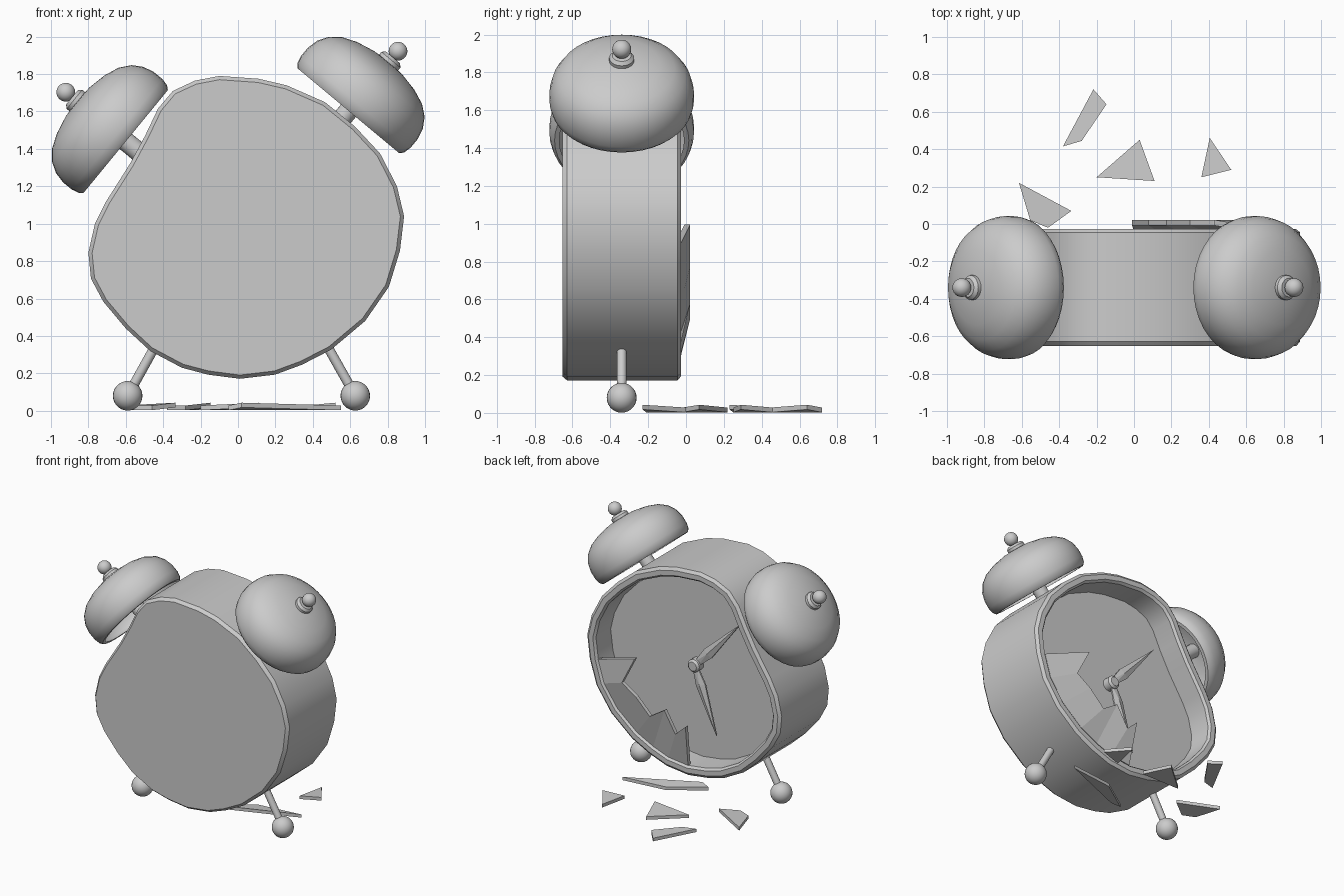
import bpy, bmesh
from math import cos, sin, pi
from mathutils import Vector

if "Cube" in bpy.data.objects:
    bpy.data.objects.remove(bpy.data.objects["Cube"])

YC = -0.34  # depth centre of bells and legs


def finish(name, bm, smooth=True):
    bmesh.ops.recalc_face_normals(bm, faces=bm.faces)
    me = bpy.data.meshes.new(name)
    bm.to_mesh(me)
    bm.free()
    ob = bpy.data.objects.new(name, me)
    bpy.context.collection.objects.link(ob)
    if smooth:
        bpy.ops.object.select_all(action='DESELECT')
        ob.select_set(True)
        bpy.context.view_layer.objects.active = ob
        bpy.ops.object.shade_smooth_by_angle(angle=0.6)
    return ob


def skin(bm, rings, closed=False):
    n = len(rings[0])
    pairs = list(zip(rings, rings[1:]))
    if closed:
        pairs.append((rings[-1], rings[0]))
    for a, b in pairs:
        for i in range(n):
            j = (i + 1) % n
            bm.faces.new((a[i], a[j], b[j], b[i]))
    if not closed:
        bm.faces.new(rings[0])
        bm.faces.new(rings[-1])


def lathe(name, profile, origin, axis, seg=32, closed=False):
    # revolve (radius, height) pairs about an axis
    q = Vector(axis).to_track_quat('Z', 'Y')
    o = Vector(origin)
    bm = bmesh.new()
    rings = [[bm.verts.new(o + q @ Vector((r * cos(2 * pi * k / seg), r * sin(2 * pi * k / seg), h)))
              for k in range(seg)] for r, h in profile]
    skin(bm, rings, closed)
    bmesh.ops.remove_doubles(bm, verts=bm.verts, dist=0.0008)
    return finish(name, bm)


def ball(name, centre, r):
    bm = bmesh.new()
    bmesh.ops.create_uvsphere(bm, u_segments=24, v_segments=14, radius=r)
    bmesh.ops.translate(bm, verts=bm.verts, vec=centre)
    return finish(name, bm)


# Squashed case outline (x, z), clockwise from the top
OUT = [Vector(p) for p in (
    (-.10, 1.79), (.11, 1.775), (.26, 1.74), (.465, 1.65), (.625, 1.52), (.76, 1.375), (.85, 1.20),
    (.888, 1.04), (.866, .856), (.807, .663), (.68, .48), (.497, .326), (.342, .246), (.198, .193),
    (.01, .171), (-.16, .193), (-.30, .23), (-.47, .32), (-.60, .44), (-.72, .583), (-.786, .706),
    (-.80, .845), (-.765, 1.0), (-.706, 1.118), (-.578, 1.32), (-.497, 1.47), (-.428, 1.615),
    (-.348, 1.71), (-.23, 1.765))]


def inset(d):
    n = len(OUT)
    res = []
    for i, p in enumerate(OUT):
        t = (OUT[(i + 1) % n] - p).normalized() + (p - OUT[i - 1]).normalized()
        t.normalize()
        res.append(p + Vector((t.y, -t.x)) * d)
    return res


# Case: bevelled shell, flat front, recessed dial at the open side
bm = bmesh.new()
rings = [[bm.verts.new((p.x, y, p.y)) for p in inset(d)] for d, y in (
    (.02, -.652), (0, -.628), (0, -.045), (.022, -.027), (.06, -.027), (.075, -.045), (.08, -.22))]
skin(bm, rings)
finish("case", bm)

# Hub and two ridged hands
HUB = Vector((.05, 0, .97))
lathe("hub", [(.05, 0), (.05, .06), (.035, .075)], (HUB.x, -.225, HUB.z), (0, 1, 0), 16)
for name, tip, y in (("long_hand", (-.34, 1.39), -.185), ("short_hand", (-.14, .468), -.175)):
    v = Vector((tip[0] - HUB.x, 0, tip[1] - HUB.z))
    side = Vector((v.z, 0, -v.x)).normalized()
    bm = bmesh.new()
    loop = [(0, .02), (.28, .042), (1, 0), (.28, -.042), (0, -.02)]
    base = [bm.verts.new(HUB + v * a + side * b + Vector((0, y - .012, 0))) for a, b in loop]
    top = [bm.verts.new(HUB + v * a + side * b + Vector((0, y, 0))) for a, b in loop]
    ridge = bm.verts.new(HUB + v * .28 + Vector((0, y + .014, 0)))
    bm.faces.new(base)
    for i in range(5):
        j = (i + 1) % 5
        bm.faces.new((base[i], base[j], top[j], top[i]))
        bm.faces.new((top[i], top[j], ridge))
    finish(name, bm, False)

# Bells with stem, collar and knob
OUTER = [(.355, 0), (.372, .02), (.382, .06), (.382, .12), (.368, .18), (.335, .235), (.28, .28),
         (.2, .312), (.1, .333), (.0005, .34)]
INNER = [(max(r - .03, .0005), h - .03 if h > .06 else h * .6) for r, h in reversed(OUTER)]
for side, o, a in (("left", (-.60, YC, 1.44), (-.773, 0, .634)),
                   ("right", (.59, YC, 1.604), (.64, 0, .767))):
    lathe(side + "_bell", OUTER + INNER[:-1] + [(.33, 0)], o, a, 40, True)
    lathe(side + "_bell_stem", [(.052, -.19), (.052, .32)], o, a, 20)
    lathe(side + "_bell_collar", [(.066, .32), (.066, .355), (.05, .372)], o, a, 20)
    ball(side + "_bell_knob", Vector(o) + Vector(a) * .415, .05)

# Legs with ball feet
for side, foot, top in (("left", (-.59, YC, .08), (-.44, YC, .35)),
                        ("right", (.627, YC, .08), (.475, YC, .35))):
    v = Vector(top) - Vector(foot)
    lathe(side + "_leg", [(.026, 0), (.026, v.length)], foot, v, 16)
    ball(side + "_foot", foot, .079)

# Broken glass still held in the rim: jagged edge joined to the rim edge
jag = [(.43, .995), (.542, .778), (.422, .70), (.30, .578), (.173, .659), (.078, .498), (-.01, .578)]
rim = inset(.076)[8:15]
bm = bmesh.new()
layers = []
for dy in (0, -.03):
    layers.append(([bm.verts.new((x, .022 + dy, z)) for x, z in jag],
                   [bm.verts.new((p.x, -.04 + dy, p.y)) for p in rim]))
for a, b in layers:
    for i in range(6):
        bm.faces.new((a[i], a[i + 1], b[i + 1], b[i]))
loops = [a + b[::-1] for a, b in layers]
for i in range(len(loops[0])):
    j = (i + 1) % len(loops[0])
    bm.faces.new((loops[0][i], loops[0][j], loops[1][j], loops[1][i]))
finish("broken_glass", bm, False)

# Loose shards on the floor, one corner raised
SHARDS = [
    [(-.217, .72), (-.147, .64), (-.28, .444), (-.38, .415)],
    [(.03, .45), (.11, .23), (-.20, .25)],
    [(.405, .46), (.52, .29), (.36, .25)],
    [(-.615, .22), (-.335, .07), (-.46, -.02), (-.555, .02)],
    [(.55, 0), (.02, -.23), (-.05, -.21), (.2, -.04)]]
for k, pts in enumerate(SHARDS):
    bm = bmesh.new()
    lift = [.015 if i == 1 else 0 for i in range(len(pts))]
    lo = [bm.verts.new((x, y, .003 + l)) for (x, y), l in zip(pts, lift)]
    hi = [bm.verts.new((x, y, .028 + l)) for (x, y), l in zip(pts, lift)]
    skin(bm, [lo, hi])
    finish("floor_shard_%d" % (k + 1), bm, False)
